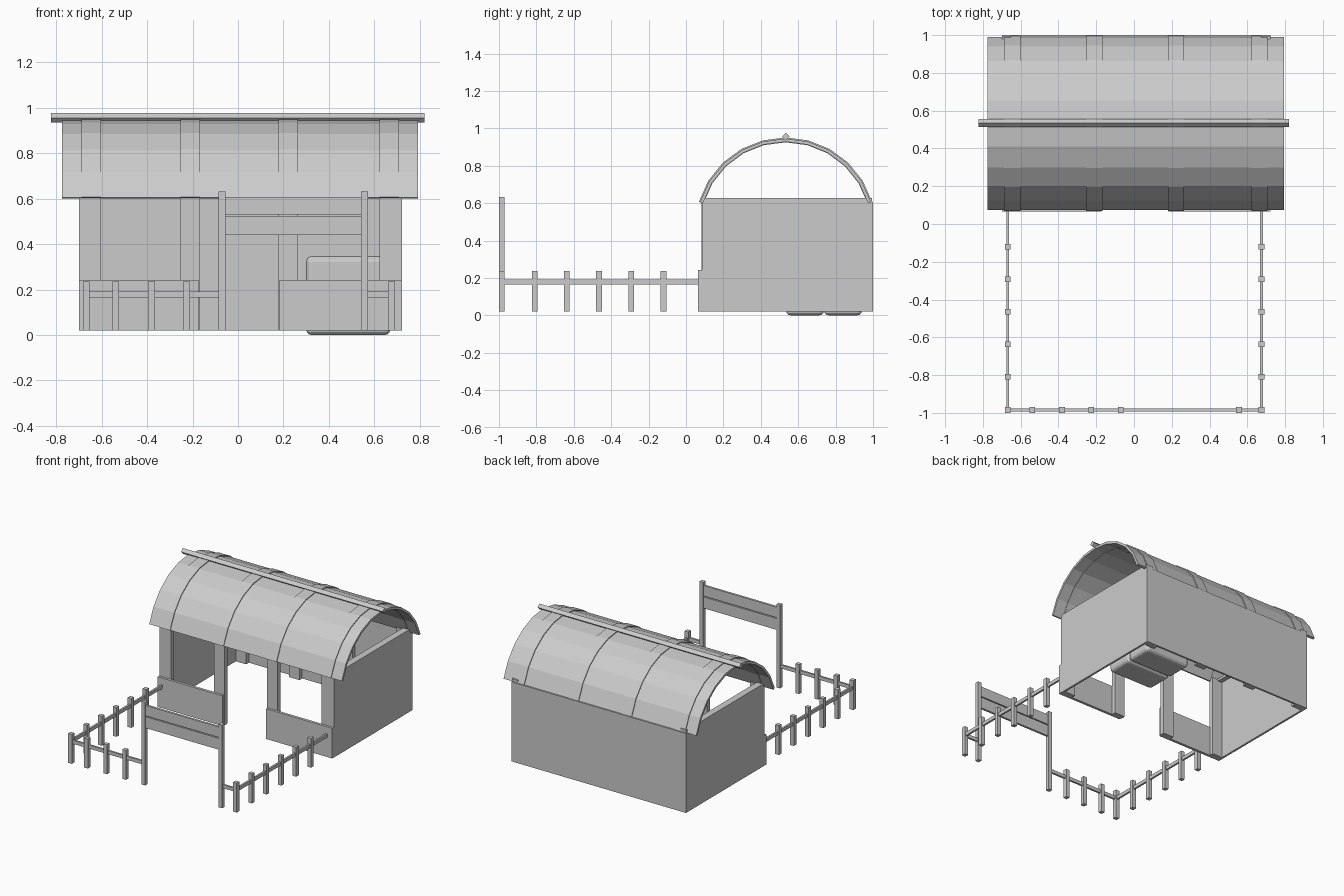
import bpy, bmesh, math

if "Cube" in bpy.data.objects:
    bpy.data.objects.remove(bpy.data.objects["Cube"])

RIB_X = (-0.645, -0.21, 0.222, 0.665)


def box(name, x0, x1, y0, y1, z0, z1, bevel=0.0):
    bm = bmesh.new()
    bmesh.ops.create_cube(bm, size=1)
    for v in bm.verts:
        v.co = ((x0 + x1) / 2 + v.co.x * (x1 - x0),
                (y0 + y1) / 2 + v.co.y * (y1 - y0),
                (z0 + z1) / 2 + v.co.z * (z1 - z0))
    if bevel:
        bmesh.ops.bevel(bm, geom=bm.edges[:], offset=bevel, segments=3,
                        profile=0.5, affect='EDGES')
    return finish(name, bm)


def finish(name, bm):
    bmesh.ops.recalc_face_normals(bm, faces=bm.faces[:])
    me = bpy.data.meshes.new(name)
    bm.to_mesh(me)
    bm.free()
    ob = bpy.data.objects.new(name, me)
    bpy.context.collection.objects.link(ob)
    return ob


def extrude_x(name, profile, x0, x1):
    """Extrude a closed (y, z) outline along x."""
    bm = bmesh.new()
    face = bm.faces.new([bm.verts.new((x0, y, z)) for y, z in profile])
    ext = bmesh.ops.extrude_face_region(bm, geom=[face])
    for v in ext['geom']:
        if isinstance(v, bmesh.types.BMVert):
            v.co.x = x1
    if face.is_valid and not any(len(e.link_faces) == 2 for e in face.edges):
        bm.faces.new(list(reversed(face.verts)))
    return finish(name, bm)


def arch(r0, r1, segments=10, start=math.radians(16.8)):
    """Outline of an arched band around the roof axis."""
    cy, cz = 0.532, 0.467
    ang = [start + (math.pi - 2 * start) * i / segments for i in range(segments + 1)]
    pts = [(cy + r1 * math.cos(a), cz + r1 * math.sin(a)) for a in ang]
    return pts + [(cy + r0 * math.cos(a), cz + r0 * math.sin(a)) for a in reversed(ang)]


# Barn walls, open at the front and underneath
box("back_wall", -0.70, 0.722, 0.985, 1.0, 0.02, 0.605)
for side, x0, x1, px0, px1 in (("left", -0.70, -0.685, -0.70, -0.65),
                               ("right", 0.707, 0.722, 0.672, 0.722)):
    box(side + "_wall", x0, x1, 0.085, 0.997, 0.02, 0.61)
    box(side + "_top_plate", px0, px1, 0.085, 0.995, 0.608, 0.627)

# Low front panels either side of the doorway
box("left_front_panel", -0.70, -0.173, 0.065, 0.085, 0.02, 0.242)
box("right_front_panel", 0.183, 0.722, 0.065, 0.085, 0.02, 0.242)

# Wall posts with matching roof ribs
for i, x in enumerate(RIB_X):
    box(f"front_post_{i}", x - 0.043, x + 0.043, 0.083, 0.115, 0.02, 0.62)
    box(f"back_post_{i}", x - 0.043, x + 0.043, 0.953, 0.986, 0.02, 0.62)
    extrude_x(f"roof_rib_{i}", arch(0.458, 0.484), x - 0.043, x + 0.043)

# Faceted barrel roof and diamond ridge pole
extrude_x("roof", arch(0.461, 0.478), -0.775, 0.793)
extrude_x("ridge_pole", [(0.534 + 0.021 * math.cos(a), 0.956 + 0.021 * math.sin(a))
                         for a in (0, math.pi / 2, math.pi, 3 * math.pi / 2)],
          -0.823, 0.82)

# Stacked hay bales with soft edges
for i, (y, z) in enumerate(((0.535, 0.0), (0.738, 0.0), (0.637, 0.174))):
    box(f"hay_bale_{i}", 0.30, 0.67, y, y + 0.202, z, z + 0.173, bevel=0.025)

# Fence posts
H = 0.015
fence = [(x, y) for x in (-0.668, 0.675)
         for y in (-0.12, -0.293, -0.465, -0.637, -0.808, -0.985)]
fence += [(x, -0.985) for x in (-0.538, -0.381, -0.227)]
for i, (x, y) in enumerate(fence):
    box(f"fence_post_{i}", x - H, x + H, y - H, y + H, 0.02, 0.236)

# Fence rails
for side, x in (("left", -0.668), ("right", 0.675)):
    box(side + "_rail", x - 0.007, x + 0.007, -0.985, 0.07, 0.165, 0.191)
box("front_left_rail", -0.668, -0.07, -0.992, -0.978, 0.165, 0.191)
box("front_right_rail", 0.556, 0.675, -0.992, -0.978, 0.165, 0.191)

# Tall gateway with overhead boards
for side, x in (("left", -0.071), ("right", 0.556)):
    box(side + "_gate_post", x - H, x + H, -1.0, -0.97, 0.02, 0.632)
box("upper_gate_board", -0.07, 0.556, -0.993, -0.977, 0.53, 0.607)
box("lower_gate_board", -0.07, 0.556, -0.993, -0.977, 0.44, 0.523)
